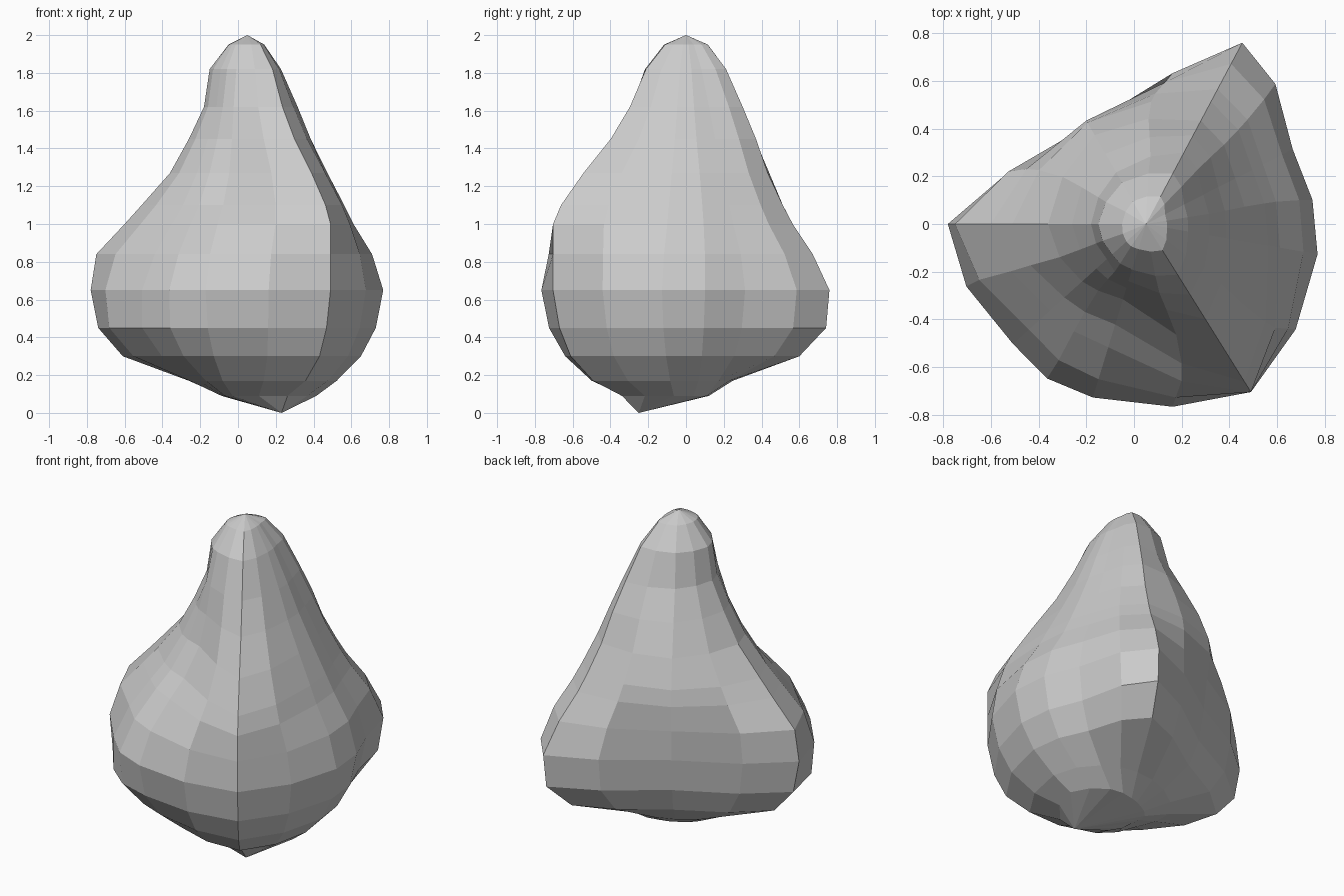
import bpy, bmesh
from math import cos, sin, radians

# Directions of the three lobes and the hollows between them
CENTRE_X = 0.05
ANGLES = [180, 222, 253, 302, 350, 387, 422, 480]

# Height, then the radius in each of those directions
RINGS = [
    (0.09, 0.13, 0.17, 0.27, 0.40, 0.37, 0.24, 0.12, 0.08),
    (0.17, 0.31, 0.35, 0.45, 0.58, 0.48, 0.38, 0.28, 0.22),
    (0.30, 0.66, 0.61, 0.61, 0.72, 0.61, 0.56, 0.68, 0.37),
    (0.45, 0.79, 0.75, 0.72, 0.79, 0.69, 0.65, 0.84, 0.43),
    (0.65, 0.83, 0.75, 0.76, 0.83, 0.73, 0.69, 0.86, 0.46),
    (0.84, 0.80, 0.66, 0.68, 0.83, 0.67, 0.64, 0.76, 0.48),
    (1.00, 0.65, 0.54, 0.54, 0.83, 0.57, 0.55, 0.64, 0.50),
    (1.10, 0.56, 0.46, 0.44, 0.78, 0.52, 0.50, 0.58, 0.49),
    (1.27, 0.41, 0.36, 0.33, 0.64, 0.43, 0.42, 0.49, 0.43),
    (1.45, 0.31, 0.28, 0.28, 0.47, 0.34, 0.34, 0.42, 0.34),
    (1.62, 0.23, 0.22, 0.25, 0.35, 0.27, 0.27, 0.34, 0.25),
    (1.82, 0.20, 0.19, 0.20, 0.25, 0.18, 0.18, 0.24, 0.20),
    (1.95, 0.10, 0.11, 0.11, 0.13, 0.09, 0.09, 0.13, 0.11),
]


def outline(radii):
    """Closed outline with a rounded extra corner between each control."""
    pts = [(CENTRE_X + r * cos(radians(a)), r * sin(radians(a)))
           for a, r in zip(ANGLES, radii)]
    n = len(pts)
    out = []
    for i in range(n):
        p, a, b, c = (pts[(i + k) % n] for k in (-1, 0, 1, 2))
        out += [a, tuple((9 * (a[k] + b[k]) - p[k] - c[k]) / 16 for k in (0, 1))]
    return out


# Three-lobed rock body, lofted from bottom point to peak
bm = bmesh.new()
loops = [[bm.verts.new((x, y, ring[0])) for x, y in outline(ring[1:])]
         for ring in RINGS]
bottom = bm.verts.new((0.23, -0.25, 0.0))
peak = bm.verts.new((CENTRE_X, 0.0, 2.0))
count = len(loops[0])
for i in range(count):
    j = (i + 1) % count
    for low, high in zip(loops, loops[1:]):
        bm.faces.new((low[i], low[j], high[j], high[i]))
    bm.faces.new((loops[0][j], loops[0][i], bottom))
    bm.faces.new((loops[-1][i], loops[-1][j], peak))
bmesh.ops.recalc_face_normals(bm, faces=bm.faces)

mesh = bpy.data.meshes.new("rock")
bm.to_mesh(mesh)
bm.free()
bpy.context.collection.objects.link(bpy.data.objects.new("rock", mesh))
